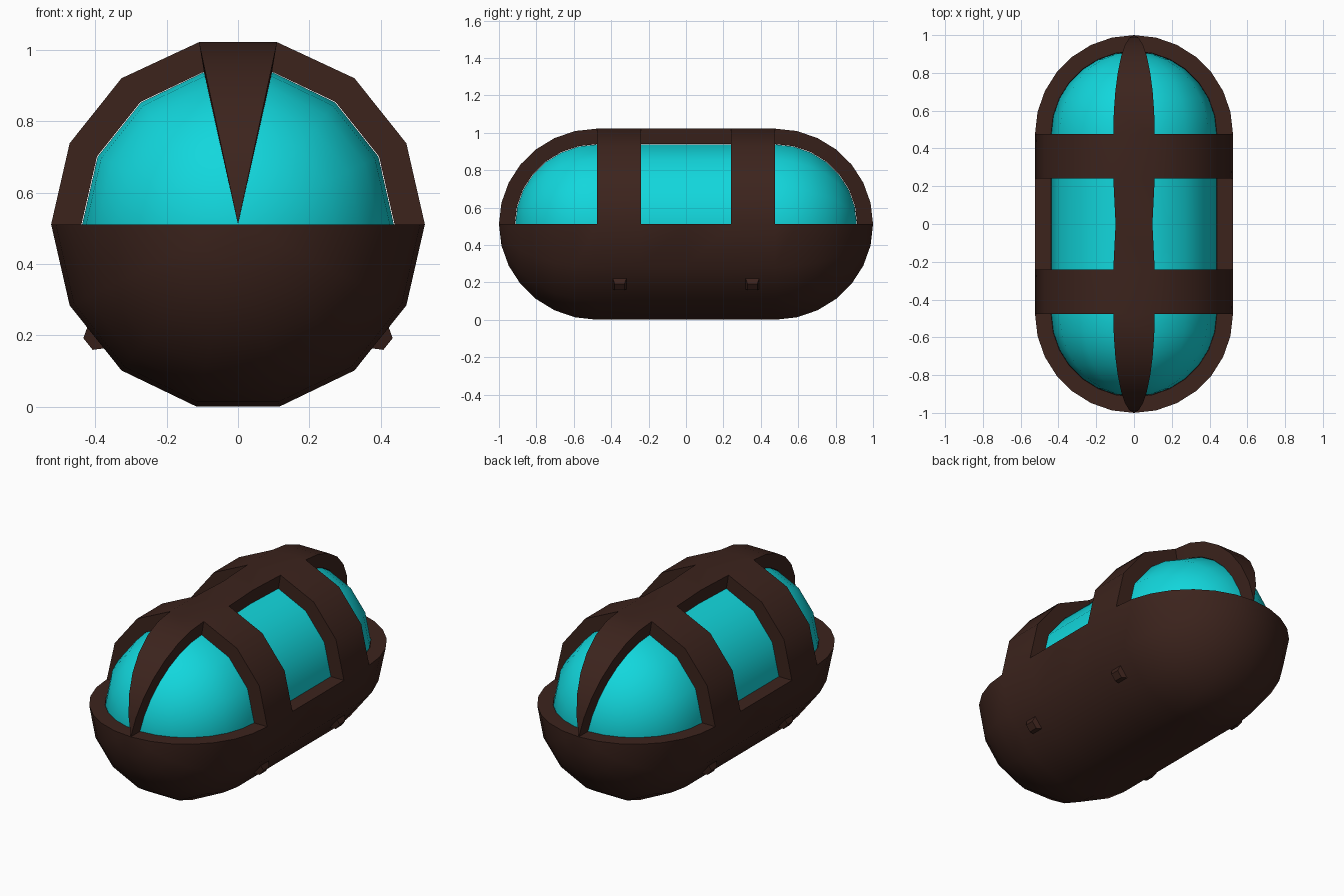
import bpy, bmesh, math
from mathutils import Vector

if "Cube" in bpy.data.objects:
    bpy.data.objects.remove(bpy.data.objects["Cube"])

SIDES, CAP = 14, 7          # sides around the capsule, rings per rounded end
R_OUT, R_IN = 0.524, 0.439  # shell outer and inner radius
HALF, BAND, ZC = 0.476, 0.24, 0.511


def material(name, rgb):
    m = bpy.data.materials.new(name)
    m.diffuse_color = (*rgb, 1)
    m.use_nodes = True
    m.node_tree.nodes["Principled BSDF"].inputs["Base Color"].default_value = m.diffuse_color
    return m


brown = material("dark_brown", (0.045, 0.017, 0.012))
cyan = material("cyan_glass", (0.006, 0.68, 0.72))


def finish(name, bm, mat, smooth=True):
    me = bpy.data.meshes.new(name)
    bm.to_mesh(me)
    bm.free()
    me.materials.append(mat)
    if smooth:
        me.shade_smooth()
        me.set_sharp_from_angle(angle=math.radians(32))
    ob = bpy.data.objects.new(name, me)
    bpy.context.collection.objects.link(ob)
    return ob


def ring_table(r):
    """(y, radius) of each ring from the front pole to the back pole."""
    cap = [(HALF + r * math.cos(i * math.pi / 2 / CAP),
            r * math.sin(i * math.pi / 2 / CAP)) for i in range(CAP + 1)]
    return ([(-y, q) for y, q in cap] + [(-BAND, r), (0, r), (BAND, r)]
            + cap[::-1])


def capsule_verts(bm, r, pinch):
    """Grid of vertices; the top strip is pinched slightly narrower."""
    rows = []
    for y, q in ring_table(r):
        if q < 1e-6:
            rows.append([bm.verts.new((0, y, ZC))] * SIDES)
            continue
        row = []
        for k in range(SIDES):
            a = 2 * math.pi * k / SIDES
            x = q * math.cos(a)
            if k in (3, 4):
                x *= pinch * (0.89 if y == 0 else 1)
            row.append(bm.verts.new((x, y, ZC + q * math.sin(a))))
        rows.append(row)
    return rows


def cells(keep):
    """Grid corners of every wanted face, wound outwards."""
    for i in range(2 * CAP + 4):
        for k in range(SIDES):
            if keep(i, k):
                n = (k + 1) % SIDES
                yield [(i, k), (i + 1, k), (i + 1, n), (i, n)]


def corners(rows, cell):
    return list(dict.fromkeys(rows[i][k] for i, k in cell))


# Shell: solid lower half, top strip and two cross bands
def in_frame(i, k):
    return k >= SIDES // 2 or k == 3 or i in (CAP, CAP + 3)


bm = bmesh.new()
outer = capsule_verts(bm, R_OUT, 0.94)
inner = capsule_verts(bm, R_IN, 0.98)
to_inner = {o: n for ro, rn in zip(outer, inner) for o, n in zip(ro, rn)}
edges = set()
for cell in cells(in_frame):
    vs = corners(outer, cell)
    bm.faces.new(vs)
    bm.faces.new([to_inner[v] for v in reversed(vs)])
    edges.update(zip(vs, vs[1:] + vs[:1]))
# Window reveals join the two skins along every open edge
for a, b in edges:
    if (b, a) not in edges:
        bm.faces.new((b, a, to_inner[a], to_inner[b]))
loose = [v for v in bm.verts if not v.link_faces]
bmesh.ops.delete(bm, geom=loose, context='VERTS')
finish("capsule_frame", bm, brown)

# Glass capsule just inside the frame
bm = bmesh.new()
rows = capsule_verts(bm, R_IN - 0.002, 1.0)
for cell in cells(lambda i, k: True):
    bm.faces.new(corners(rows, cell))
finish("glass", bm, cyan)

# Four small tapered pegs on the lower side facets
tilt = -1.5 * 2 * math.pi / SIDES
for sx in (-1, 1):
    normal = Vector((sx * math.cos(tilt), 0, math.sin(tilt)))
    up = Vector((-sx * math.sin(tilt), 0, math.cos(tilt)))
    for y in (-0.355, 0.355):
        bm = bmesh.new()
        bmesh.ops.create_cube(bm, size=2)
        for v in bm.verts:
            tip = v.co.x > 0
            depth = 0.538 if tip else 0.50
            half_t, half_y = (0.021, 0.026) if tip else (0.044, 0.04)
            v.co = (normal * depth + up * v.co.z * half_t
                    + Vector((0, y + v.co.y * half_y, ZC)))
        bmesh.ops.recalc_face_normals(bm, faces=bm.faces[:])
        finish("side_peg", bm, brown, smooth=False)
